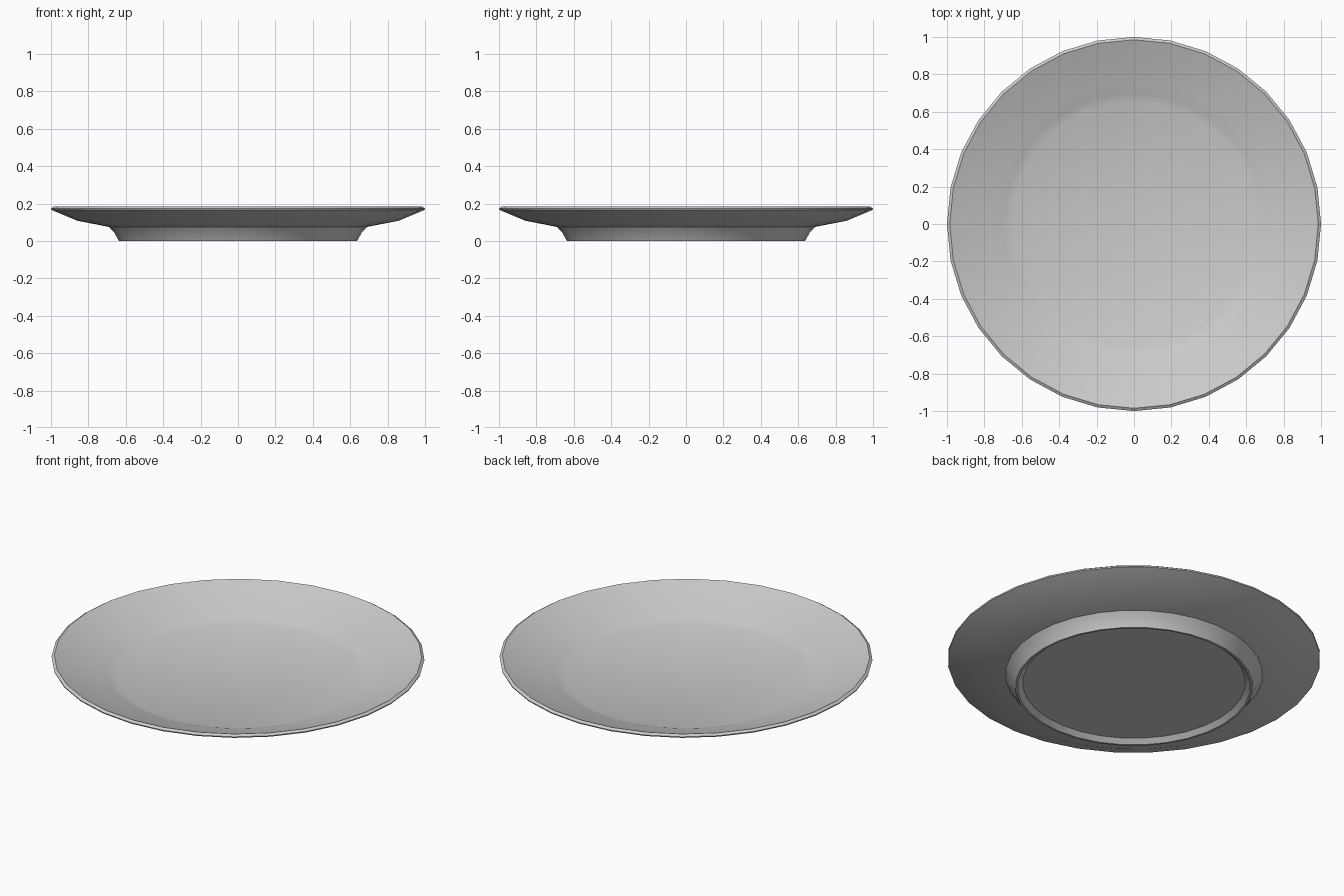
import bpy, bmesh, math

if "Cube" in bpy.data.objects:
    bpy.data.objects.remove(bpy.data.objects["Cube"])

SEGMENTS = 32

# Profile (radius, height): underside recess, foot, outer wall, rim, inner slope, floor
profile = [
    (0.598, 0.025), (0.625, 0.0), (0.637, 0.0), (0.662, 0.045), (0.69, 0.075),
    (0.86, 0.108), (0.998, 0.166), (1.0, 0.173), (0.985, 0.183),
    (0.87, 0.138), (0.76, 0.102), (0.70, 0.082), (0.655, 0.065),
]

bm = bmesh.new()
rings = []
for r, z in profile:
    rings.append([bm.verts.new((r * math.cos(a), r * math.sin(a), z))
                  for a in (2 * math.pi * i / SEGMENTS for i in range(SEGMENTS))])

# Revolved wall
for lower, upper in zip(rings, rings[1:]):
    for i in range(SEGMENTS):
        j = (i + 1) % SEGMENTS
        bm.faces.new((lower[i], lower[j], upper[j], upper[i]))

# Flat underside and eating surface
for ring, z in ((rings[0], profile[0][1]), (rings[-1], profile[-1][1])):
    centre = bm.verts.new((0, 0, z))
    for i in range(SEGMENTS):
        bm.faces.new((ring[i], ring[(i + 1) % SEGMENTS], centre))

bmesh.ops.recalc_face_normals(bm, faces=bm.faces)
mesh = bpy.data.meshes.new("plate")
bm.to_mesh(mesh)
bm.free()

plate = bpy.data.objects.new("plate", mesh)
bpy.context.collection.objects.link(plate)
bpy.context.view_layer.objects.active = plate
plate.select_set(True)
bpy.ops.object.shade_smooth_by_angle(angle=math.radians(36))
